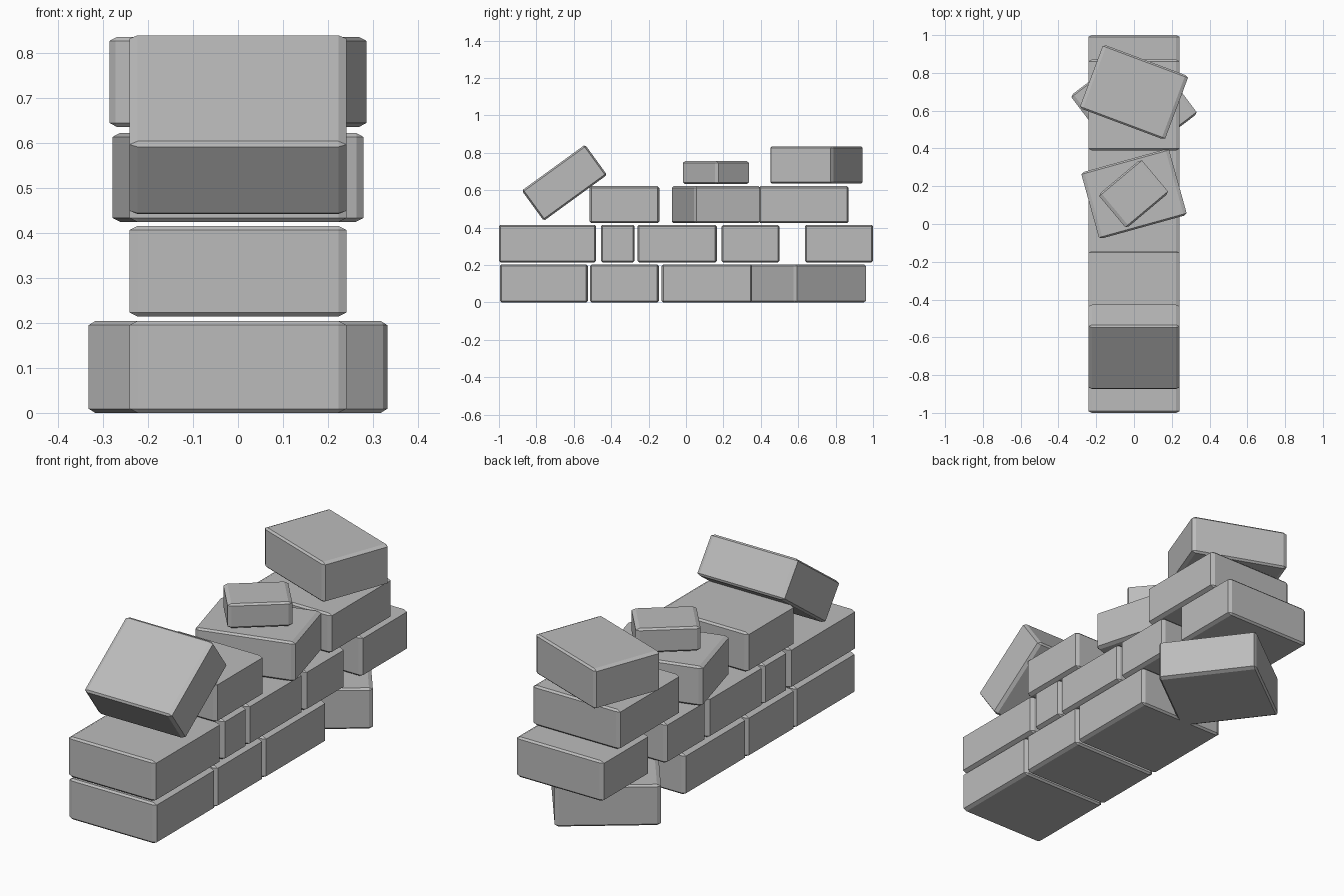
import bpy, bmesh
from math import radians
from mathutils import Matrix, Vector

cube = bpy.data.objects.get("Cube")
if cube:
    bpy.data.objects.remove(cube, do_unlink=True)

stone = bpy.data.materials.new("stone_grey")
stone.use_nodes = True
GREY = (0.5, 0.5, 0.5, 1)
stone.diffuse_color = GREY
bsdf = stone.node_tree.nodes["Principled BSDF"]
bsdf.inputs["Base Color"].default_value = GREY
bsdf.inputs["Roughness"].default_value = 0.8

CHAMFER = Vector((0.018, 0.009, 0.009))
WIDTH = 0.482


def brick(name, size, centre, turn=0, tilt=0):
    """Chamfered block, turned about z and tilted about x (degrees)."""
    bm = bmesh.new()
    bmesh.ops.create_cube(bm, size=1)
    # bevel by one unit, then scale, so each axis gets its own chamfer
    bmesh.ops.scale(bm, vec=[s / c for s, c in zip(size, CHAMFER)], verts=bm.verts)
    bmesh.ops.bevel(bm, geom=bm.edges[:], offset=1, segments=1,
                    affect='EDGES', profile=0.5)
    bmesh.ops.scale(bm, vec=CHAMFER, verts=bm.verts)
    mesh = bpy.data.meshes.new(name)
    bm.to_mesh(mesh)
    bm.free()
    mesh.materials.append(stone)
    obj = bpy.data.objects.new(name, mesh)
    obj.matrix_world = (Matrix.Translation(centre)
                        @ Matrix.Rotation(radians(turn), 4, 'Z')
                        @ Matrix.Rotation(radians(tilt), 4, 'X'))
    bpy.context.collection.objects.link(obj)


# straight courses: bottom, top, and the front and back of each brick
courses = {
    "lower": (0.0, 0.204, [(-0.995, -0.525), (-0.513, -0.145), (-0.13, 0.353)]),
    "middle": (0.214, 0.415, [(-1.0, -0.48), (-0.455, -0.275), (-0.26, 0.165),
                              (0.19, 0.5), (0.635, 1.0)]),
    "upper": (0.424, 0.622, [(-0.515, -0.143), (0.39, 0.87)]),
}
for course, (z0, z1, spans) in courses.items():
    for i, (y0, y1) in enumerate(spans, 1):
        brick(f"{course}_brick_{i}", (WIDTH, y1 - y0, z1 - z0),
              (0, (y0 + y1) / 2, (z0 + z1) / 2))

# bricks knocked out of line
brick("lower_turned_brick", (WIDTH, 0.48, 0.204), (0, 0.632, 0.102), turn=37)
brick("upper_turned_brick", (WIDTH, 0.365, 0.198), (0, 0.16, 0.523), turn=15.5)
brick("top_small_brick", (0.295, 0.232, 0.122), (-0.002, 0.16, 0.694), turn=40)
brick("top_turned_brick", (WIDTH, 0.36, 0.2), (0, 0.698, 0.735), turn=-20.5)
brick("fallen_tilted_brick", (WIDTH, 0.418, 0.2), (0, -0.65, 0.64), tilt=36)
